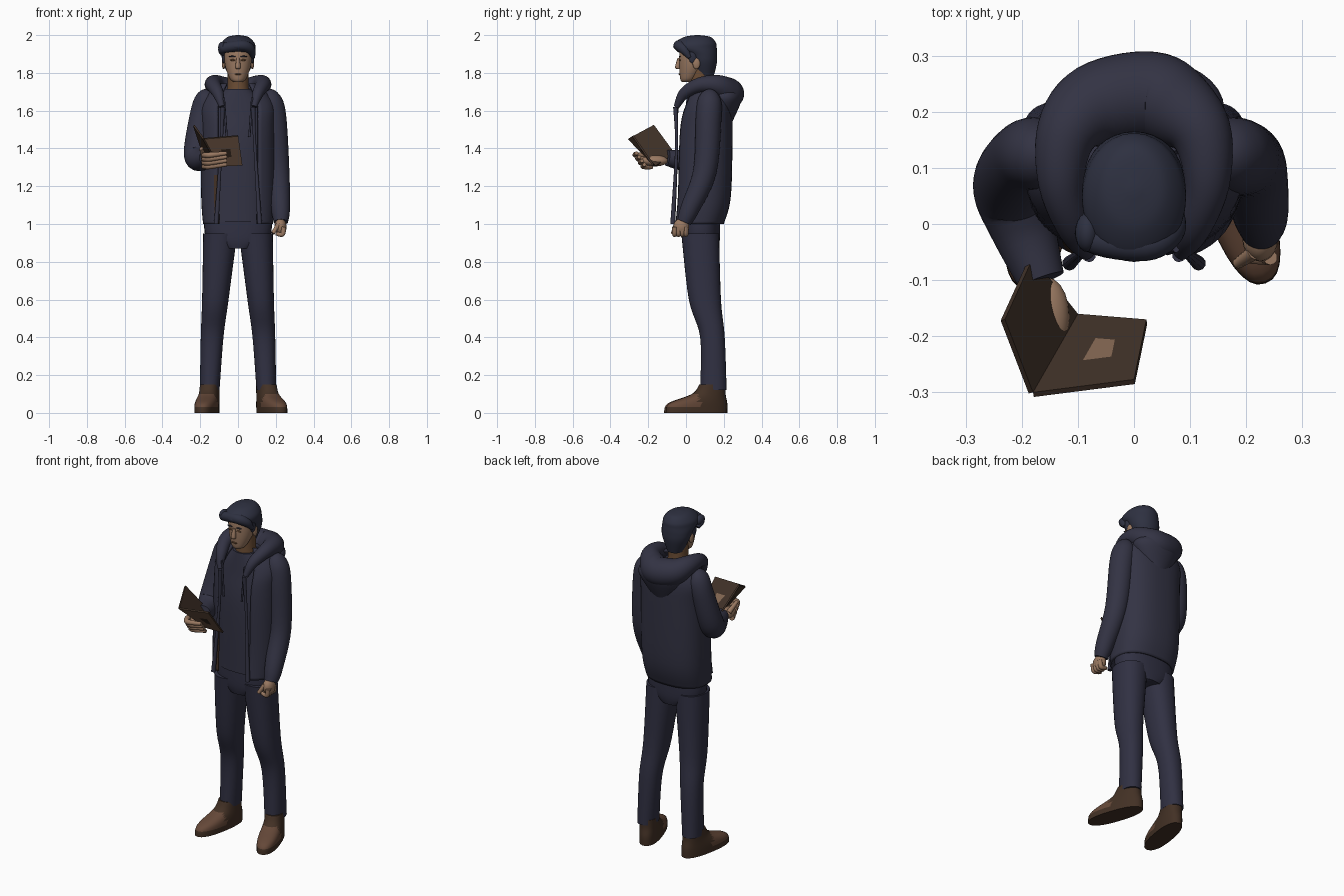
import bpy, bmesh
from math import sin, cos, pi, radians, copysign
from mathutils import Vector, Quaternion

cube = bpy.data.objects.get("Cube")
if cube:
    bpy.data.objects.remove(cube)


def material(name, *rgb):
    mat = bpy.data.materials.new(name)
    mat.use_nodes = True
    mat.diffuse_color = (*rgb, 1)
    shader = mat.node_tree.nodes["Principled BSDF"]
    shader.inputs["Base Color"].default_value = (*rgb, 1)
    shader.inputs["Roughness"].default_value = .9
    return mat


NAVY = material("navy cloth", .033, .033, .057)
DENIM = material("dark trousers", .03, .03, .055)
HAIR = material("blue black hair", .027, .03, .052)
SKIN = material("skin", .32, .19, .12)
NECK = material("tanned neck", .15, .075, .035)
SHOE = material("dark brown leather", .055, .03, .018)
TOE = material("brown leather", .13, .065, .04)
PAGE = material("book inside", .05, .03, .02)
COVER = material("book cover", .22, .13, .08)


def finish(name, bm, materials, smooth=True):
    """Turn a bmesh into a finished object."""
    bmesh.ops.recalc_face_normals(bm, faces=bm.faces)
    mesh = bpy.data.meshes.new(name)
    bm.to_mesh(mesh)
    bm.free()
    for mat in materials:
        mesh.materials.append(mat)
    obj = bpy.data.objects.new(name, mesh)
    bpy.context.collection.objects.link(obj)
    if smooth:
        bpy.ops.object.select_all(action="DESELECT")
        obj.select_set(True)
        bpy.context.view_layer.objects.active = obj
        bpy.ops.object.shade_smooth_by_angle(angle=radians(50))
    return obj


def spline(rows, steps=6):
    """Interpolate rows of numbers along a smooth curve."""
    result = []
    padded = [rows[0], *rows, rows[-1]]
    for before, start, end, after in zip(padded, rows, rows[1:], padded[3:]):
        for step in range(steps):
            t = step / steps
            result.append([
                b + t / 2 * (c - a + t * (2 * a - 5 * b + 4 * c - d + t * (3 * (b - c) + d - a)))
                for a, b, c, d in zip(before, start, end, after)])
    return result + [rows[-1]]


def loft(name, rows, materials, follow=False, power=1, opening=None, sides=32, paint=None):
    """Skin rings of x, y, z, half width and half depth; an opening leaves the front unclosed."""
    rings = spline([row if len(row) > 4 else (*row, row[-1]) for row in rows])
    bm = bmesh.new()
    turn, heading, loops = Quaternion(), Vector((0, 0, 1)), []
    closed = opening is None
    gap = opening or 0
    for i, (x, y, z, width, depth) in enumerate(rings):
        if follow:
            ahead = Vector(rings[min(i + 1, len(rings) - 1)][:3])
            direction = (ahead - Vector(rings[max(i - 1, 0)][:3])).normalized()
            turn = heading.rotation_difference(direction) @ turn
            heading = direction
        loop = []
        for k in range(sides if closed else sides + 1):
            angle = gap + 2 * (pi - gap) * k / sides
            across, along = sin(angle), -cos(angle)
            offset = Vector((copysign(abs(across) ** power, across) * width,
                             copysign(abs(along) ** power, along) * depth, 0))
            loop.append(bm.verts.new(Vector((x, y, z)) + turn @ offset))
        loops.append(loop)
    for low, high in zip(loops, loops[1:]):
        for k in range(sides):
            following = (k + 1) % len(low)
            bm.faces.new((low[k], low[following], high[following], high[k]))
    if closed:
        bm.faces.new(loops[0])
        bm.faces.new(loops[-1])
    if paint:
        for face in bm.faces:
            face.material_index = paint(face.calc_center_median())
    return finish(name, bm, materials)


def blob(name, location, size, mat):
    bm = bmesh.new()
    bmesh.ops.create_uvsphere(bm, u_segments=20, v_segments=12, radius=1)
    obj = finish(name, bm, [mat])
    obj.location, obj.scale = location, size


def panel(name, corners, inside, outside):
    """Thin board whose first side faces the reader."""
    points = [Vector(corner) for corner in corners]
    normal = (points[1] - points[0]).cross(points[2] - points[0]).normalized()
    bm = bmesh.new()
    front = [bm.verts.new(point) for point in points]
    back = [bm.verts.new(point - normal * .01) for point in points]
    bm.faces.new(front)
    bm.faces.new(back[::-1]).material_index = 1
    for k in range(len(front)):
        bm.faces.new((front[k - 1], back[k - 1], back[k], front[k]))
    finish(name, bm, [inside, outside], smooth=False)


def toe_cap(center):
    return int(center.y < -.09 and .03 < center.z < .1)


def lining(center):
    return int(center.z < 1.27 and -.125 < center.x < -.08 and center.y < 0)


# Trousers
loft("trouser_hips", [(0, .08, .87, .09), (0, .08, .93, .17, .1), (0, .08, 1.08, .18, .1)],
     [DENIM], power=.85)
for name, side in (("right", -1), ("left", 1)):
    loft(name + "_trouser_leg",
         [(side * .15, .145, .12, .052, .07), (side * .137, .14, .4, .06, .065),
          (side * .12, .1, .6, .07, .085), (side * .094, .075, .95, .09, .1)], [DENIM], power=.9)

    # Shoe with a lighter toe and a dark sole
    shoe = loft(name + "_shoe",
                [(0, -.09, 0, .058, .17), (0, -.08, .05, .058, .16),
                 (0, -.02, .1, .052, .09), (0, 0, .15, .05, .07)],
                [SHOE, TOE], power=.85, paint=toe_cap)
    shoe.location = (side * .15, .14, 0)
    shoe.rotation_euler.z = .08 + side * .25

    # Front edges and drawstrings of the jacket
    loft(name + "_jacket_edge",
         [(side * .115, -.07, 1, .013), (side * .09, -.05, 1.4, .008), (side * .08, -.056, 1.62, .012)],
         [NAVY], follow=True, sides=10)
    loft(name + "_drawstring", [(side * .075, -.045, 1.67, .006), (side * .06, -.05, 1.46, .006)],
         [NAVY], follow=True, sides=8)

    # Eyes, brows, ears and sideburns
    blob(name + "_eye", (side * .028, -.033, 1.868), (.014, .004, .005), NECK)
    blob(name + "_eyebrow", (side * .03, -.033, 1.887), (.018, .005, .004), HAIR)
    blob(name + "_ear", (side * .076, .055, 1.85), (.01, .02, .03), SKIN)
    blob(name + "_sideburn", (side * .075, .035, 1.89), (.011, .022, .04), HAIR)

# Shirt under the open jacket
loft("shirt", [(0, .08, 1.01, .165, .11), (0, .1, 1.4, .165, .13), (0, .11, 1.6, .16, .115),
               (0, .08, 1.715, .07)], [NAVY], power=.85)
jacket = loft("jacket", [(0, .065, 1, .185, .135), (0, .09, 1.15, .195, .148), (0, .1, 1.5, .195, .146),
                         (0, .115, 1.64, .19, .125), (0, .13, 1.745, .11, .085)],
              [NAVY, SHOE], power=.82, opening=.5, sides=40, paint=lining)
cloth = jacket.modifiers.new("cloth thickness", "SOLIDIFY")
cloth.thickness = .012

# Hood lying on the shoulders
half_hood = [(.085, -.05, 1.62, .015), (.105, -.01, 1.69, .03), (.13, .07, 1.735, .04),
             (.12, .16, 1.735, .055), (.07, .21, 1.705, .075)]
other_half = [(-x, *rest) for x, *rest in reversed(half_hood)]
loft("hood", [*half_hood, (.02, .228, 1.69, .08), *other_half], [NAVY], follow=True)
loft("hood_back", [(.01, .2, 1.54, .07, .045), (.02, .205, 1.66, .14, .09), (.02, .2, 1.72, .11, .08)], [NAVY])

# Sleeves
loft("left_sleeve", [(.14, .13, 1.69, .03), (.165, .125, 1.66, .06), (.187, .12, 1.57, .068),
                     (.21, .1, 1.28, .062), (.225, .02, 1.08, .05), (.227, -.01, 1.01, .038)],
     [NAVY], follow=True)
loft("right_sleeve", [(-.14, .13, 1.69, .03), (-.165, .125, 1.66, .06), (-.19, .12, 1.57, .066),
                      (-.217, .07, 1.38, .07), (-.2, 0, 1.34, .06), (-.165, -.1, 1.35, .042)],
     [NAVY], follow=True)

# Hanging hand with curled fingers
blob("left_palm", (.225, -.025, .985), (.032, .042, .045), SKIN)
for i in range(4):
    y = -.06 + .02 * i
    loft("left_finger", [(.243, y, .985, .013), (.235, y, .945, .013), (.2, y, .95, .01)],
         [SKIN], follow=True, sides=10)
loft("left_thumb", [(.215, -.05, 1, .014), (.185, -.07, .95, .01)], [SKIN], follow=True, sides=10)

# Raised hand under the book
blob("right_palm", (-.155, -.165, 1.335), (.04, .07, .03), SKIN)
for i in range(4):
    y, z = -.2 - .014 * i, 1.305 + .02 * i
    loft("right_finger", [(-.18, y + .02, z, .015), (-.15, y - .025, z, .015),
                          (-.06, y - .02, z + .01, .01)], [SKIN], follow=True, sides=10)
loft("right_thumb", [(-.18, -.15, 1.35, .016), (-.195, -.21, 1.4, .01)], [SKIN], follow=True, sides=10)

# Open book
spine_top, spine_low = (-.18, -.3, 1.455), (-.1, -.16, 1.31)
panel("book_right_half", [spine_top, (0, -.277, 1.47), (.022, -.17, 1.315), spine_low], PAGE, COVER)
panel("book_left_half", [spine_top, spine_low, (-.18, -.06, 1.375), (-.23, -.17, 1.525)], PAGE, PAGE)

# Neck and face
loft("neck", [(0, .08, 1.67, .066), (0, .075, 1.73, .056), (0, .075, 1.84, .056)], [NECK])
loft("face", [(0, 0, 1.752, .022), (0, .012, 1.77, .043), (0, .03, 1.83, .066), (0, .04, 1.9, .075),
              (0, .045, 1.94, .07)], [SKIN])
loft("nose", [(0, -.036, 1.88, .008), (0, -.044, 1.83, .014), (0, -.036, 1.82, .008)], [SKIN], sides=12)
blob("mouth", (0, -.034, 1.793), (.018, .006, .004), NECK)

# Hair cap and swept fringe
loft("hair_cap", [(0, .1, 1.775, .045), (0, .093, 1.85, .078, .07), (0, .08, 1.895, .088, .085),
                  (0, .05, 1.93, .093, .113), (0, .05, 1.96, .086, .108), (0, .06, 1.99, .055, .07),
                  (0, .06, 2, .01)], [HAIR])
loft("fringe", [(-.083, .01, 1.9, .012), (-.075, -.025, 1.93, .026), (.02, -.038, 1.945, .028),
                (.065, -.012, 1.925, .026), (.08, .02, 1.88, .01)], [HAIR], follow=True, sides=16)
blob("fringe_tuft", (-.083, -.015, 1.935), (.022, .035, .03), HAIR)
